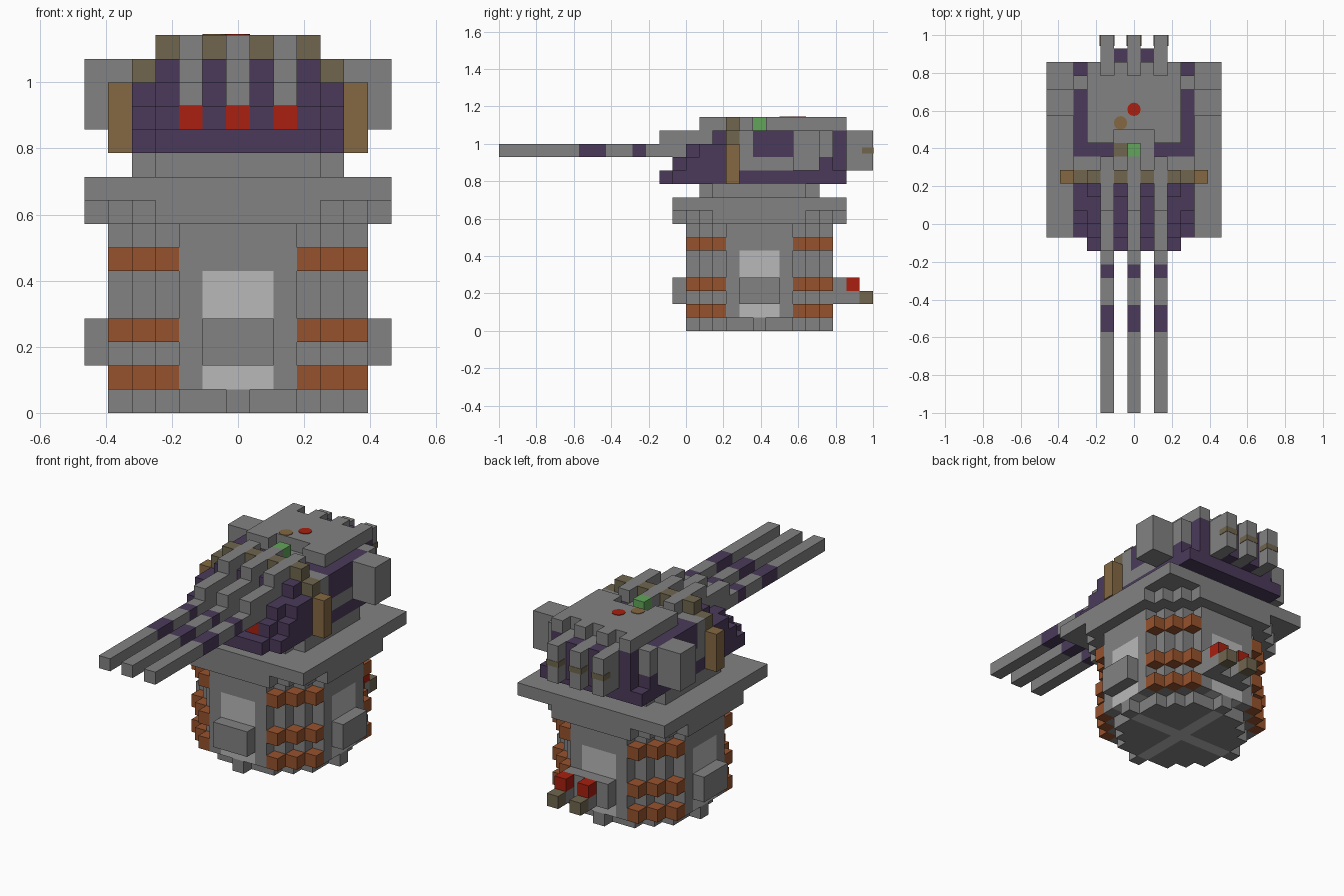
import bpy, bmesh
from mathutils import Matrix

UNIT = 1 / 14      # edge of one block
MIDDLE = 5         # block row at the tower axis

if "Cube" in bpy.data.objects:
    bpy.data.objects.remove(bpy.data.objects["Cube"])

colours = {
    "grey": (.223, .223, .223),
    "light_grey": (.485, .485, .485),
    "rust": (.305, .084, .026),
    "purple": (.07, .042, .102),
    "brown": (.231, .138, .054),
    "khaki": (.162, .133, .076),
    "red": (.392, .014, .005),
    "green": (.122, .376, .102),
}
materials = {}
for name, rgb in colours.items():
    mat = bpy.data.materials.new(name)
    mat.use_nodes = True
    mat.diffuse_color = (*rgb, 1)
    mat.node_tree.nodes["Principled BSDF"].inputs["Base Color"].default_value = (*rgb, 1)
    materials[name] = mat
order = list(colours)

blocks = {}        # block position -> (part, colour)


def fill(part, colour, xs, ys, zs):
    """Fill blocks: xs lists columns, ys and zs are (start, end)."""
    for x in xs:
        for y in range(*ys):
            for z in range(*zs):
                blocks[x, y, z] = (part, colour)


def span(half):
    return range(-half, half + 1)


def pair(*columns):
    return [side * c for c in columns for side in (-1, 1)]


def layer(part, colour, half, zs, rule):
    """Fill the blocks of a square layer that satisfy a rule on axis distances."""
    for x in span(half):
        for d in span(half):
            if rule(abs(x), abs(d)):
                fill(part, colour, [x], (MIDDLE + d, MIDDLE + d + 1), zs)


# Tower: stepped octagon with a narrower foot and four pegs
layer("tower_foot", "grey", 4, (0, 1), lambda a, b: a + b <= 6)
layer("tower_foot", "light_grey", 4, (0, 1), lambda a, b: min(a, b) == 0)
layer("foot_pegs", "grey", 5, (0, 1), lambda a, b: max(a, b) == 5 and min(a, b) == 0)
layer("tower_body", "grey", 5, (1, 8), lambda a, b: a + b <= 7)
for z in (1, 3, 6):
    layer("corner_bands", "rust", 5, (z, z + 1), lambda a, b: a + b == 8)
for zs in ((1, 2), (4, 6)):
    layer("tower_body", "light_grey", 5, zs, lambda a, b: max(a, b) == 5 and min(a, b) <= 1)
layer("wall_boxes", "grey", 6, (2, 4), lambda a, b: max(a, b) == 6 and min(a, b) <= 1)

# Rear pipes
for x in (0, 2):
    fill("rear_pipes", "grey", [x], (11, 12), (2, 4))
    fill("rear_pipes", "grey", [x], (12, 13), (2, 3))
    fill("rear_pipes", "red", [x], (12, 13), (3, 4))
    fill("rear_pipes", "khaki", [x], (13, 14), (2, 3))

# Platform and neck
layer("platform", "grey", 6, (8, 9), lambda a, b: a + b <= 9)
layer("platform", "grey", 6, (9, 10), lambda a, b: True)
layer("neck", "grey", 4, (10, 11), lambda a, b: a + b <= 7)

# Turret floor and stepped front
fill("turret_floor", "purple", span(4), (3, 12), (11, 12))
for z, start in zip(range(11, 15), (-2, -1, 0, 2)):
    fill("turret_front", "purple", span(3), (start, 3), (z, z + 1))
    if z < 14:
        fill("turret_front", "purple", pair(4), (start + 1, 3), (z, z + 1))

# Turret body with side panels and a slot across the roof
fill("turret_body", "grey", span(4), (3, 11), (12, 15))
fill("turret_body", "purple", pair(4), (5, 10), (13, 15))
fill("turret_body", "purple", pair(2, 3, 4), (5, 6), (14, 15))
fill("turret_body", "purple", pair(4), (10, 11), (12, 13))
fill("turret_back", "purple", span(3), (11, 12), (12, 15))
fill("turret_back", "purple", pair(1), (12, 13), (12, 15))
fill("roof", "grey", span(3), (7, 11), (15, 16))
fill("roof", "grey", pair(2, 3), (6, 7), (15, 16))
fill("roof", "grey", pair(1, 3), (11, 12), (15, 16))
fill("roof_light", "green", [0], (5, 6), (15, 16))
fill("turret_body", "khaki", [-1], (5, 6), (14, 15))
fill("side_pods", "grey", pair(5, 6), (8, 10), (12, 15))

# Arched band over the turret
fill("arch_band", "brown", pair(5), (3, 4), (11, 14))
fill("arch_band", "khaki", pair(4), (3, 4), (14, 15))
fill("arch_band", "khaki", pair(1, 3), (3, 4), (15, 16))

# Three guns with stepped breeches, and three exhausts
guns = (-2, 0, 2)
fill("gun_mounts", "red", guns, (-1, 0), (12, 13))
fill("gun_barrels", "grey", guns, (-14, 0), (13, 14))
for ys in ((-8, -6), (-4, -3)):
    fill("gun_barrels", "purple", guns, ys, (13, 14))
fill("gun_breeches", "grey", guns, (-2, 3), (14, 15))
fill("gun_breeches", "grey", guns, (1, 5), (15, 16))
fill("exhausts", "grey", guns, (11, 14), (12, 15))


def new_object(name, bm, used):
    mesh = bpy.data.meshes.new(name)
    bm.to_mesh(mesh)
    bm.free()
    for colour in used:
        mesh.materials.append(materials[colour])
    obj = bpy.data.objects.new(name, mesh)
    bpy.context.collection.objects.link(obj)


def build_part(part):
    """Build the exposed block faces of one part and merge the flat ones."""
    bm = bmesh.new()
    corners = ((0, 0), (1, 0), (1, 1), (0, 1))
    for cell, (owner, colour) in blocks.items():
        if owner != part:
            continue
        for axis in range(3):
            for side in (0, 1):
                beside = list(cell)
                beside[axis] += 2 * side - 1
                if tuple(beside) in blocks:
                    continue
                verts = []
                for u, v in corners if side else corners[::-1]:
                    p = list(cell)
                    p[axis] += side
                    p[(axis + 1) % 3] += u
                    p[(axis + 2) % 3] += v
                    p[0] -= .5
                    verts.append(bm.verts.new([c * UNIT for c in p]))
                bm.faces.new(verts).material_index = order.index(colour)
    bmesh.ops.remove_doubles(bm, verts=bm.verts, dist=UNIT / 100)
    bmesh.ops.dissolve_limit(bm, angle_limit=.01, verts=bm.verts, edges=bm.edges,
                             delimit={"MATERIAL"})
    new_object(part, bm, order)


for part in dict.fromkeys(owner for owner, colour in blocks.values()):
    build_part(part)


# Round roof markers
def marker(name, colour, x, y):
    bm = bmesh.new()
    bmesh.ops.create_cone(bm, cap_ends=True, segments=12, radius1=UNIT / 2, radius2=UNIT / 2,
                          depth=.006, matrix=Matrix.Translation((x * UNIT, y * UNIT, 16 * UNIT)))
    new_object(name, bm, [colour])


marker("red_roof_marker", "red", 0, 8.5)
marker("brown_roof_marker", "brown", -1, 7.5)

# Thin painted bands around the exhaust ends
for x in guns:
    bm = bmesh.new()
    place = Matrix.Translation((x * UNIT, 13.6 * UNIT, 13.5 * UNIT))
    size = Matrix.Diagonal((UNIT + .006, UNIT * .85, UNIT * .45, 1))
    bmesh.ops.create_cube(bm, size=1, matrix=place @ size)
    new_object("exhaust_band", bm, ["khaki"])
